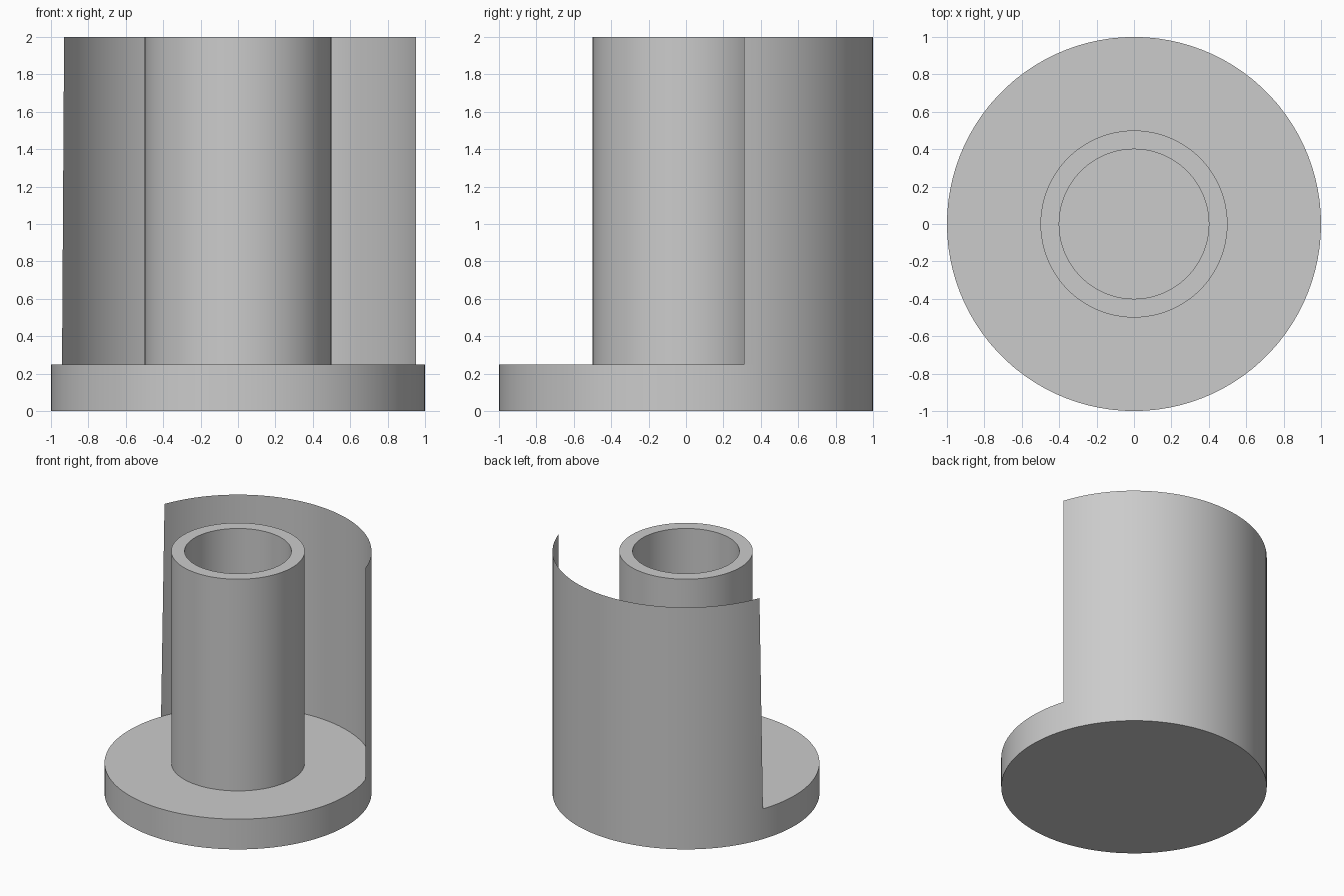
import bpy
import bmesh
from math import cos, sin, radians, pi

SEGMENTS = 100
BASE_TOP, TOP = 0.25, 2.0

cube = bpy.data.objects.get("Cube")
if cube:
    bpy.data.objects.remove(cube, do_unlink=True)

grey = bpy.data.materials.new("plain grey")
grey.use_nodes = True
colour = (0.6, 0.6, 0.6, 1)
grey.diffuse_color = colour
grey.node_tree.nodes["Principled BSDF"].inputs["Base Color"].default_value = colour


def add_object(name, bm):
    mesh = bpy.data.meshes.new(name)
    bm.to_mesh(mesh)
    bm.free()
    mesh.materials.append(grey)
    obj = bpy.data.objects.new(name, mesh)
    bpy.context.collection.objects.link(obj)
    bpy.ops.object.select_all(action="DESELECT")
    obj.select_set(True)
    bpy.context.view_layer.objects.active = obj
    bpy.ops.object.shade_smooth_by_angle(angle=radians(30))
    return obj


def rim_point(angle, z, radius=1.0):
    return (radius * cos(angle), radius * sin(angle), z)


def lathe(name, profile, closed=False):
    """Turn a (radius, z) profile round the z axis."""
    bm = bmesh.new()
    rings = [[bm.verts.new(rim_point(2 * pi * i / SEGMENTS, z, r))
              for i in range(SEGMENTS)] for r, z in profile]
    pairs = list(zip(rings, rings[1:]))
    if closed:
        pairs.append((rings[-1], rings[0]))
    else:
        bm.faces.new(rings[0])
        bm.faces.new(rings[-1])
    for low, high in pairs:
        for i in range(SEGMENTS):
            j = (i + 1) % SEGMENTS
            bm.faces.new((low[i], low[j], high[j], high[i]))
    bmesh.ops.recalc_face_normals(bm, faces=bm.faces)
    return add_object(name, bm)


# Round base and hollow central post
lathe("base_disc", [(1, 0), (1, BASE_TOP)])
lathe("central_tube", [(0.5, BASE_TOP), (0.5, TOP), (0.4, TOP), (0.4, BASE_TOP)], closed=True)

# Thin curved wall round the back, rising from the base rim
bm = bmesh.new()
step = 2 * pi / SEGMENTS
columns = [[bm.verts.new(rim_point(i * step, z)) for z in (BASE_TOP, TOP)]
           for i in range(5, 45)]
for (a, b), (c, d) in zip(columns, columns[1:]):
    bm.faces.new((a, c, d, b))

# Slightly slanted edge at the wall's right end
corner = bm.verts.new(rim_point(radians(160.2), BASE_TOP))
bm.faces.new((columns[-1][0], corner, columns[-1][1]))
add_object("back_wall", bm)
